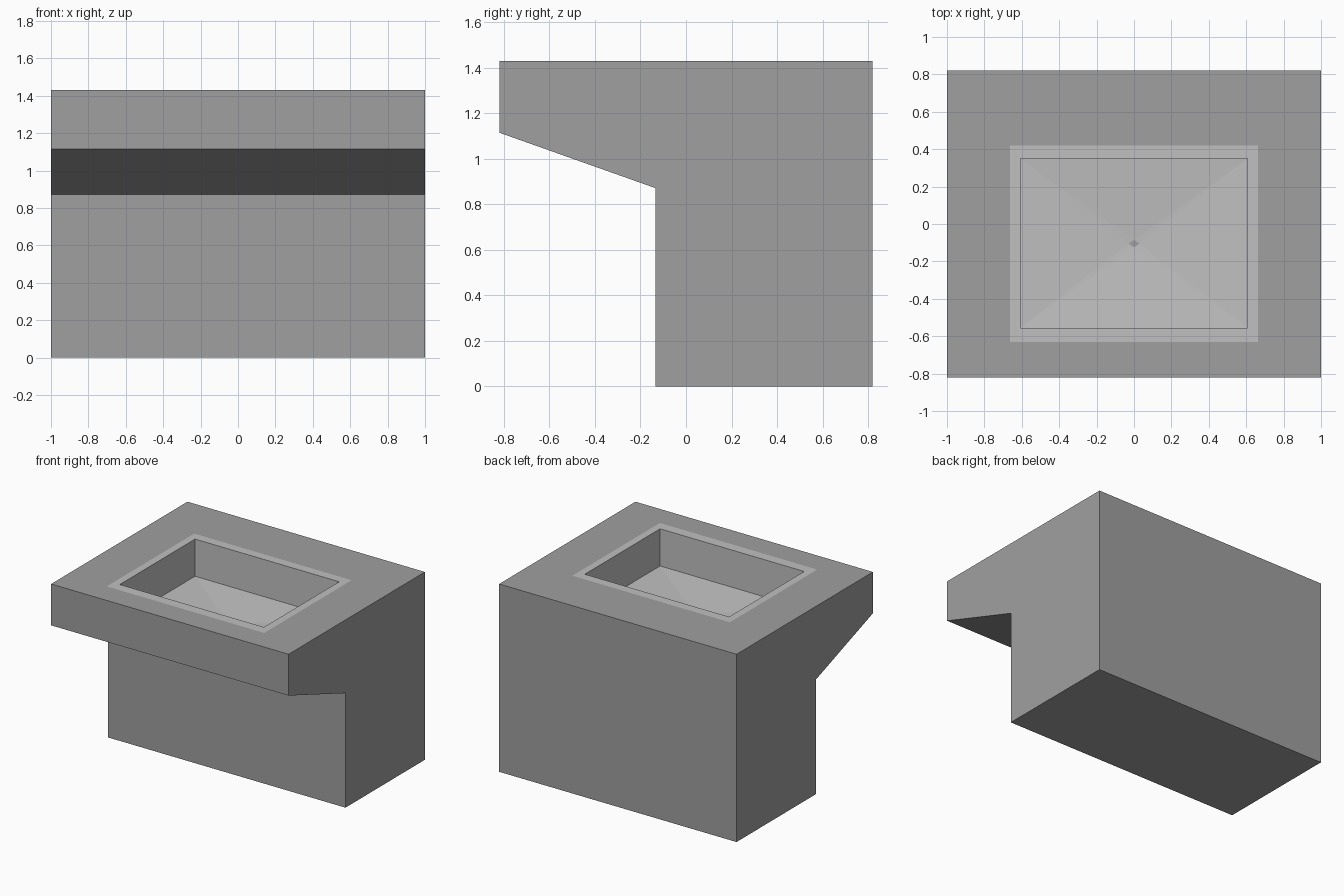
import bpy, bmesh

if "Cube" in bpy.data.objects:
    bpy.data.objects.remove(bpy.data.objects["Cube"])


def material(name, value):
    m = bpy.data.materials.new(name)
    m.diffuse_color = (value, value, value, 1)
    m.use_nodes = True
    m.node_tree.nodes["Principled BSDF"].inputs["Base Color"].default_value = m.diffuse_color
    return m


def finish(name, bm, mat):
    me = bpy.data.meshes.new(name)
    bm.to_mesh(me)
    bm.free()
    me.materials.append(mat)
    ob = bpy.data.objects.new(name, me)
    bpy.context.collection.objects.link(ob)


def rectangle(bm, hx, y0, y1, z):
    """Counter-clockwise loop of four vertices, front left corner first."""
    return [bm.verts.new(p) for p in
            ((-hx, y0, z), (hx, y0, z), (hx, y1, z), (-hx, y1, z))]


def bridge(bm, outer, inner):
    n = len(outer)
    for i in range(n):
        j = (i + 1) % n
        bm.faces.new((outer[i], outer[j], inner[j], inner[i]))


stone = material("grey stone", 0.35)
pale = material("pale grey basin", 0.53)

TOP = 1.43
FLOOR = TOP - 0.283
DRAIN = FLOOR - 0.03
RIM = (0.663, -0.632, 0.42)
BOWL = (0.607, -0.555, 0.35)

# Body: side profile with sloped overhang, open where the basin sits
bm = bmesh.new()
profile = [(-0.82, TOP), (-0.82, 1.115), (-0.135, 0.872),
           (-0.135, 0), (0.82, 0), (0.82, TOP)]
left = [bm.verts.new((-1, y, z)) for y, z in profile]
right = [bm.verts.new((1, y, z)) for y, z in profile]
bm.faces.new(left[::-1])
bm.faces.new(right)
for i in range(len(profile) - 1):
    bm.faces.new((left[i], left[i + 1], right[i + 1], right[i]))
bridge(bm, [left[0], right[0], right[-1], left[-1]], rectangle(bm, *RIM, TOP))
bmesh.ops.recalc_face_normals(bm, faces=bm.faces)
finish("body", bm, stone)

# Basin: flush rim, straight walls, floor falling to the drain
bm = bmesh.new()
rim = rectangle(bm, *RIM, TOP)
lip = rectangle(bm, *BOWL, TOP)
floor = rectangle(bm, *BOWL, FLOOR)
bridge(bm, rim, lip)
bridge(bm, lip, floor)
diamond = [(0, -0.125), (0.03, -0.105), (0, -0.085), (-0.03, -0.105)]
hole = [bm.verts.new((x, y, DRAIN)) for x, y in diamond]
for i in range(4):
    j = (i + 1) % 4
    bm.faces.new((floor[i], floor[j], hole[i]))
    bm.faces.new((floor[j], hole[j], hole[i]))
finish("basin", bm, pale)

# Drain: small diamond at the lowest point
bm = bmesh.new()
bm.faces.new([bm.verts.new((x, y, DRAIN)) for x, y in diamond])
finish("drain", bm, stone)
